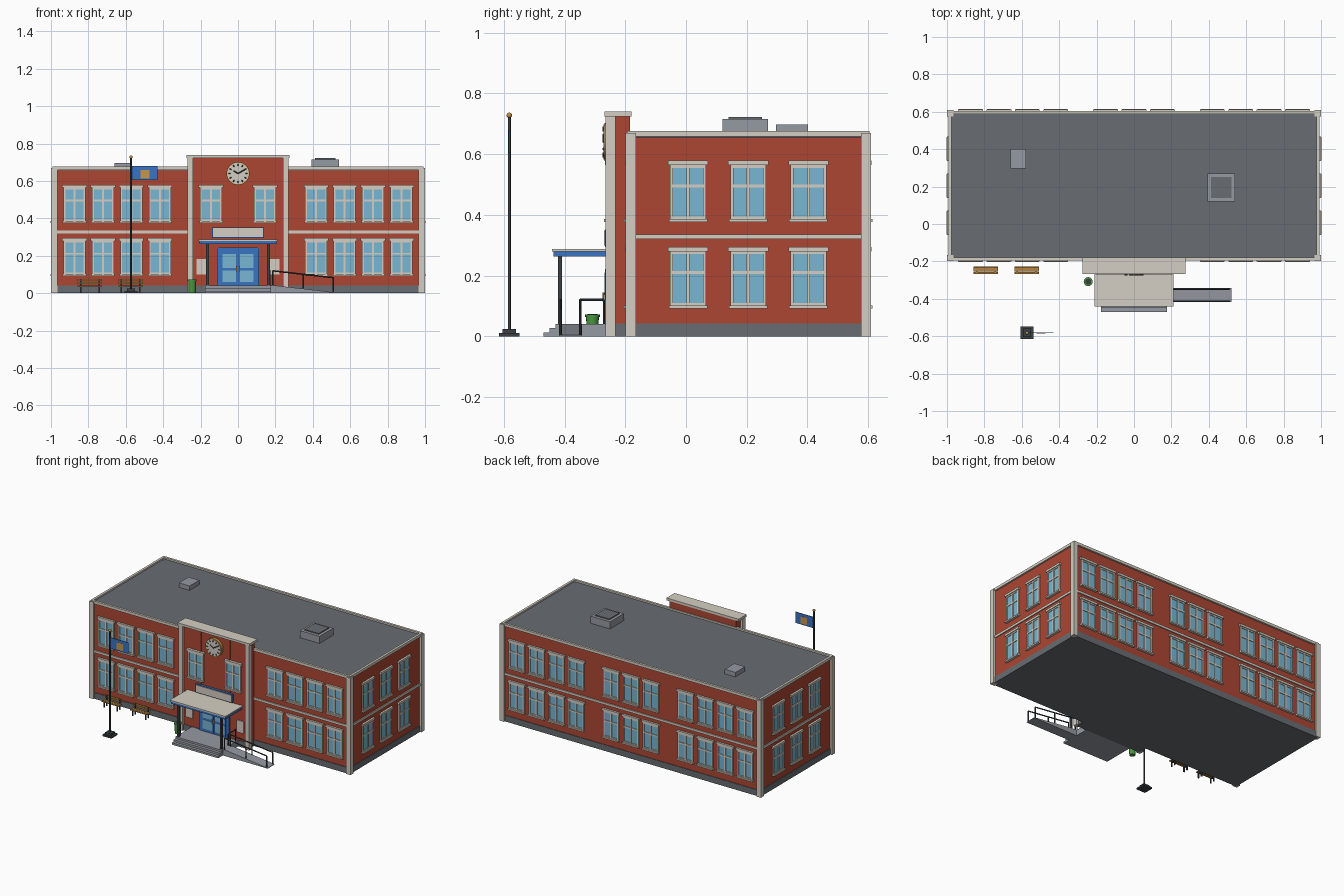
import bpy, bmesh, math
from mathutils import Matrix, Vector

default_cube = bpy.data.objects.get("Cube")
if default_cube:
    bpy.data.objects.remove(default_cube, do_unlink=True)

# Palette, display values converted to linear
PALETTE = {
    "brick_red": "AC4633", "cream": "D5CFC3", "window_glass": "78B6D2", "blue": "3A73C4",
    "slate_grey": "686D72", "light_grey": "959AA2", "green": "48963F", "wood": "B5843F",
    "dark_metal": "3C4044", "gold": "C8964B",
}
MATS = list(PALETTE)


def linear(value):
    return value / 12.92 if value < 0.04045 else ((value + 0.055) / 1.055) ** 2.4


def make_material(name, code):
    mat = bpy.data.materials.new(name)
    mat.use_nodes = True
    colour = [linear(c / 255) for c in bytes.fromhex(code)] + [1.0]
    mat.diffuse_color = colour
    mat.node_tree.nodes["Principled BSDF"].inputs["Base Color"].default_value = colour
    return mat


materials = [make_material(n, c) for n, c in PALETTE.items()]


class Part:
    """One named object assembled from simple solids."""

    def __init__(self, name):
        self.name, self.bm = name, bmesh.new()

    def paint(self, verts, mat):
        for face in {f for v in verts for f in v.link_faces}:
            face.material_index = MATS.index(mat)

    def box(self, mat, x, y, z):
        size = Matrix.Diagonal((x[1] - x[0], y[1] - y[0], z[1] - z[0], 1))
        mid = Matrix.Translation([sum(a) / 2 for a in (x, y, z)])
        self.paint(bmesh.ops.create_cube(self.bm, size=1, matrix=mid @ size)["verts"], mat)
        return self

    def rod(self, mat, a, b, r, sides=8, r2=None):
        a, b = Vector(a), Vector(b)
        turn = (b - a).to_track_quat('Z', 'Y').to_matrix().to_4x4()
        made = bmesh.ops.create_cone(self.bm, cap_ends=True, segments=sides, radius1=r,
                                     radius2=r if r2 is None else r2, depth=(b - a).length,
                                     matrix=Matrix.Translation((a + b) / 2) @ turn)
        self.paint(made["verts"], mat)
        return self

    def ball(self, mat, centre, r):
        made = bmesh.ops.create_uvsphere(self.bm, u_segments=12, v_segments=8, radius=r,
                                         matrix=Matrix.Translation(centre))
        self.paint(made["verts"], mat)
        return self

    def prism(self, mat, profile, y):
        rings = [[self.bm.verts.new((px, d, pz)) for px, pz in profile] for d in y]
        self.bm.faces.new(rings[0])
        self.bm.faces.new(rings[1][::-1])
        for i in range(len(profile)):
            j = (i + 1) % len(profile)
            self.bm.faces.new((rings[0][j], rings[0][i], rings[1][i], rings[1][j]))
        self.paint(rings[0] + rings[1], mat)
        return self

    def mesh(self):
        bmesh.ops.recalc_face_normals(self.bm, faces=self.bm.faces)
        data = bpy.data.meshes.new(self.name)
        for mat in materials:
            data.materials.append(mat)
        self.bm.to_mesh(data)
        self.bm.free()
        return data

    def done(self, smooth=False):
        obj = place(self.name, self.mesh())
        if smooth:
            bpy.ops.object.select_all(action='DESELECT')
            obj.select_set(True)
            bpy.context.view_layer.objects.active = obj
            bpy.ops.object.shade_smooth_by_angle(angle=math.radians(40))
        return obj


def place(name, data, loc=(0, 0, 0), turn=0):
    obj = bpy.data.objects.new(name, data)
    obj.location, obj.rotation_euler.z = loc, turn
    bpy.context.collection.objects.link(obj)
    return obj


# Main block
X, FRONT, BACK = 0.985, -0.187, 0.597
Part("plinth").box("slate_grey", (-X - .004, X + .004), (FRONT - .004, BACK + .004), (0, .042)).done()
Part("brick_walls").box("brick_red", (-X, X), (FRONT, BACK), (.042, .655)).done()
Part("roof").box("slate_grey", (-.98, .98), (FRONT + .005, BACK - .005), (.655, .666)).done()


def band(name, out, inner, z):
    part = Part(name)
    for s in (-1, 1):
        part.box("cream", sorted((s * (X + out), s * (X - inner))), (FRONT - out, BACK + out), z)
    part.box("cream", (-X, X), (FRONT - out, FRONT + inner), z)
    part.box("cream", (-X, X), (BACK - inner, BACK + out), z).done()


band("cornice", .008, .008, (.658, .677))
band("string_course", .007, .004, (.32, .336))

corners = Part("corner_pilasters")
for x in (-1, .966):
    for y in (-.199, .576):
        corners.box("cream", (x, x + .034), (y, y + .034), (0, .67))
corners.done()

# Window shared by every opening, outward along local -y
win = Part("window")
win.box("window_glass", (-.054, .054), (-.004, .004), (.01, .19))
for x in (-.054, 0, .054):
    win.box("cream", (x - .005, x + .005), (-.009, .004), (.008, .192))
for z in (.013, .119, .184):
    win.box("cream", (-.058, .058), (-.0085, .004), (z - .005, z + .005))
win.box("cream", (-.066, .066), (-.014, .004), (.188, .203))
win.box("cream", (-.063, .063), (-.017, .004), (0, .01))
window = win.mesh()

PITCH = .152
wing = [s * (.418 + i * PITCH) for s in (-1, 1) for i in range(4)]
for floor, z in (("lower", .092), ("upper", .376)):
    for x in wing:
        place(floor + "_front_window", window, (x, FRONT, z))
    for x in wing + [-PITCH, 0, PITCH]:
        place(floor + "_back_window", window, (x, BACK, z), math.pi)
    for s in (-1, 1):
        for y in (.007, .205, .403):
            place(floor + "_side_window", window, (s * X, y, z), s * math.pi / 2)

# Entrance tower
TOWER = -.25
tower = Part("entrance_tower").box("brick_red", (-.255, .255), (TOWER, -.185), (.042, .725))
tower.box("slate_grey", (-.256, .256), (TOWER - .003, -.185), (0, .042))
for x in (-.11, .11):
    tower.box("brick_red", (x - .006, x + .006), (TOWER - .005, TOWER), (.24, .725))
tower.done()
pilasters = Part("tower_pilasters")
for s in (-1, 1):
    pilasters.box("cream", sorted((s * .24, s * .27)), (-.265, -.232), (0, .725))
pilasters.done()
Part("tower_cap").box("cream", (-.276, .276), (-.268, -.18), (.724, .74)).done()
for x in (-.144, .144):
    place("tower_window", window, (x, TOWER - .003, .376))

# Clock
clock = Part("clock")
CZ = .64
clock.rod("gold", (0, TOWER, CZ), (0, -.268, CZ), .062, 32)
clock.rod("cream", (0, TOWER, CZ), (0, -.271, CZ), .057, 32)


def clock_bar(angle, r0, r1, w):
    d = Vector((math.sin(angle), 0, math.cos(angle)))
    base = Vector((0, -.272, CZ))
    clock.rod("dark_metal", base + d * r0, base + d * r1, w, 4)


for hour in range(12):
    clock_bar(hour * math.pi / 6, .041, .051, .003)
clock_bar(math.radians(-58), 0, .028, .003)
clock_bar(math.radians(60), 0, .043, .003)
clock.done()

# Sign and notice boards, left blank
sign = Part("entrance_sign").box("blue", (-.14, .14), (-.266, TOWER), (.295, .352))
sign.box("cream", (-.134, .134), (-.27, -.26), (.3, .348)).done()
boards = Part("notice_boards")
for x in (-.195, .195):
    boards.box("cream", (x - .027, x + .027), (-.257, TOWER), (.1, .182))
boards.done()

# Double door
door = Part("double_door").box("blue", (-.113, .113), (-.262, TOWER), (.04, .245))
for s in (-1, 1):
    door.box("blue", sorted((s * .002, s * .092)), (-.266, TOWER), (.042, .222))
    for z in ((.06, .122), (.136, .21)):
        door.box("window_glass", sorted((s * .012, s * .083)), (-.268, -.26), z)
    door.rod("gold", (s * .008, -.272, .115), (s * .008, -.272, .145), .003)
door.done()

# Canopy and its posts
canopy = Part("canopy").box("blue", (-.207, .207), (-.437, TOWER), (.263, .28))
canopy.box("cream", (-.212, .212), (-.442, TOWER), (.279, .288)).done()
posts = Part("canopy_posts")
for x in (-.163, .163):
    posts.box("dark_metal", (x - .007, x + .007), (-.422, -.408), (.03, .264))
posts.done()

# Porch, steps and ramp
porch = Part("porch_steps").box("light_grey", (-.177, .177), (-.43, TOWER), (0, .04))
porch.box("light_grey", (-.177, .177), (-.45, -.42), (0, .027))
porch.box("light_grey", (-.177, .177), (-.47, -.42), (0, .013)).done()
ramp = [(.175, 0), (.52, 0), (.52, .004), (.21, .04), (.175, .04)]
Part("ramp").prism("light_grey", ramp, (-.418, -.343)).done()
rails = Part("ramp_railings")
for y in (-.413, -.348):
    rails.rod("dark_metal", (.185, y, .12), (.51, y, .083), .004)
    for x, low, high in ((.185, .035, .12), (.35, .02, .102), (.51, 0, .083)):
        rails.rod("dark_metal", (x, y, low), (x, y, high), .004)
rails.rod("dark_metal", (.17, -.348, .12), (.17, -.27, .12), .004)
for y in (-.348, -.27):
    rails.rod("dark_metal", (.17, y, .035), (.17, y, .12), .004)
rails.done(smooth=True)

# Litter bin
bin_part = Part("litter_bin")
BX, BY = -.245, -.308
bin_part.rod("green", (BX, BY, 0), (BX, BY, .066), .019, 16, .021)
bin_part.rod("green", (BX, BY, .064), (BX, BY, .072), .024, 16)
bin_part.rod("dark_metal", (BX, BY, .07), (BX, BY, .073), .016, 16).done(smooth=True)

# Benches
for cx in (-.792, -.574):
    bench = Part("bench")
    span = (cx - .065, cx + .065)
    for y in (-.266, -.254, -.242):
        bench.box("wood", span, (y, y + .01), (.036, .042))
    for z in (.05, .064):
        bench.box("wood", span, (-.232, -.227), (z, z + .011))
    for x in (cx - .05, cx + .05):
        bench.box("dark_metal", (x - .004, x + .004), (-.264, -.232), (.03, .036))
        bench.box("dark_metal", (x - .004, x + .004), (-.264, -.257), (0, .036))
        bench.box("dark_metal", (x - .004, x + .004), (-.235, -.228), (0, .074))
    bench.done()

# Flagpole and flag
PX, PY = -.572, -.582
pole = Part("flagpole")
for half, z in ((.034, (0, .011)), (.022, (.011, .025))):
    pole.box("dark_metal", (PX - half, PX + half), (PY - half, PY + half), z)
pole.rod("dark_metal", (PX, PY, .02), (PX, PY, .724), .005, 12)
pole.ball("gold", (PX, PY, .728), .009).done(smooth=True)
flag = Part("flag").box("blue", (PX, -.43), (PY - .002, PY + .002), (.604, .68))
flag.box("gold", (-.52, -.472), (PY - .003, PY + .003), (.612, .66)).done()

# Rooftop units
unit = Part("roof_hatch").box("light_grey", (.392, .54), (.12, .27), (.66, .715))
unit.box("slate_grey", (.412, .52), (.14, .25), (.71, .722)).done()
Part("roof_vent").box("light_grey", (-.66, -.578), (.297, .402), (.66, .697)).done()
